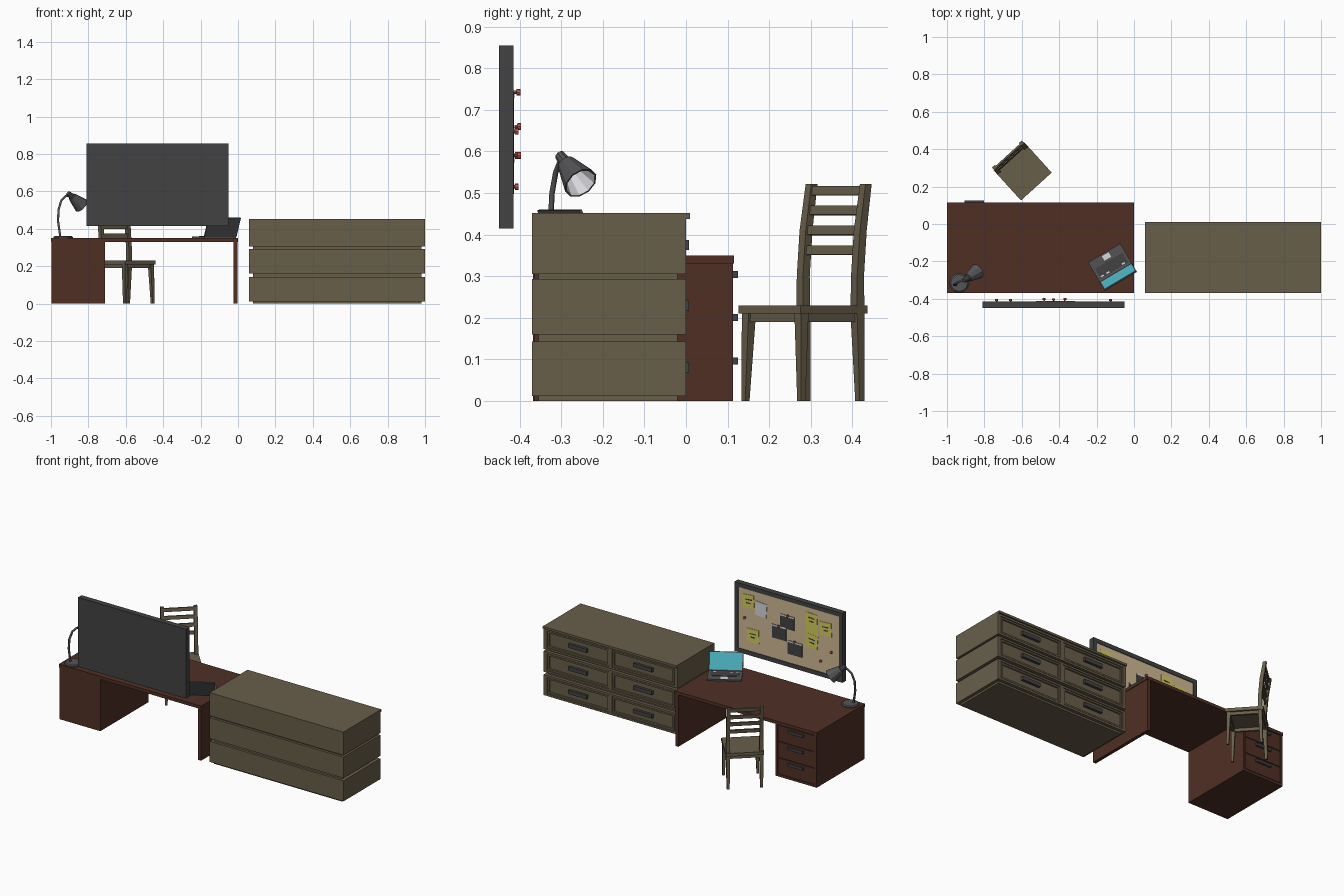
import bpy, bmesh, math
from mathutils import Matrix, Vector

if "Cube" in bpy.data.objects:
    bpy.data.objects.remove(bpy.data.objects["Cube"])


def mat(name, r, g, b):
    lin = [((c / 255 + 0.055) / 1.055) ** 2.4 for c in (r, g, b)]
    m = bpy.data.materials.new(name)
    m.diffuse_color = (*lin, 1)
    m.use_nodes = True
    m.node_tree.nodes["Principled BSDF"].inputs["Base Color"].default_value = m.diffuse_color
    return m


MAHOGANY = mat("mahogany", 80, 47, 37)
OAK = mat("olive wood", 104, 94, 74)
CHARCOAL = mat("charcoal", 66, 66, 68)
METAL = mat("lamp and laptop grey", 84, 84, 87)
CORK = mat("cork", 208, 186, 148)
YELLOW = mat("yellow note", 212, 204, 92)
WHITE = mat("paper white", 215, 215, 220)
TEAL = mat("teal screen", 78, 180, 195)
RED = mat("red pin", 196, 88, 80)
I = Matrix.Identity(4)


def finish(name, bm, mats, m=I):
    bm.transform(m)
    bmesh.ops.recalc_face_normals(bm, faces=bm.faces)
    me = bpy.data.meshes.new(name)
    bm.to_mesh(me)
    bm.free()
    for k in mats:
        me.materials.append(k)
    ob = bpy.data.objects.new(name, me)
    bpy.context.collection.objects.link(ob)
    return ob


def box(name, x, y, z, material, m=I, inset=None):
    """Box from ranges; inset=(width, depth) sinks a panel into the +y face."""
    bm = bmesh.new()
    bmesh.ops.create_cube(bm, size=1)
    for v in bm.verts:
        v.co = [r[0] + (c + 0.5) * (r[1] - r[0]) for c, r in zip(v.co, (x, y, z))]
    bm.normal_update()
    if inset:
        f = [f for f in bm.faces if f.normal.y > 0.9]
        bmesh.ops.inset_region(bm, faces=f, thickness=inset[0], depth=0)
        bmesh.ops.inset_region(bm, faces=f, thickness=0.003, depth=-inset[1])
    return finish(name, bm, [material], m)


def loft(name, sections, material, m=I):
    """Square bar through (x, y, z, half size) sections."""
    bm = bmesh.new()
    rings = [[bm.verts.new((x + a * s, y + b * s, z))
              for a, b in ((-1, -1), (1, -1), (1, 1), (-1, 1))] for x, y, z, s in sections]
    for r, t in zip(rings, rings[1:]):
        for i in range(4):
            j = (i + 1) % 4
            bm.faces.new((r[i], r[j], t[j], t[i]))
    bm.faces.new(rings[0])
    bm.faces.new(rings[-1])
    return finish(name, bm, [material], m)


def revolve(name, profile, n, mats, m=I, second_from=99):
    """Spin (radius, z) points; bands from second_from on use the second colour."""
    bm = bmesh.new()
    rings = []
    for r, z in profile:
        if r == 0:
            rings.append([bm.verts.new((0, 0, z))] * n)
        else:
            rings.append([bm.verts.new((r * math.cos(k * math.tau / n), r * math.sin(k * math.tau / n), z))
                          for k in range(n)])
    for b, (r, t) in enumerate(zip(rings, rings[1:])):
        for i in range(n):
            j = (i + 1) % n
            f = bm.faces.new(dict.fromkeys((r[i], r[j], t[j], t[i])))
            f.material_index = int(b >= second_from)
    return finish(name, bm, mats, m)


# Desk: top, side panel, drawer cabinet
box("desk_top", (-1, 0), (-0.37, 0.115), (0.33, 0.35), MAHOGANY)
box("desk_side_panel", (-0.025, -0.004), (-0.365, 0.113), (0, 0.33), MAHOGANY)
box("desk_cabinet", (-0.998, -0.71), (-0.368, 0.105), (0, 0.33), MAHOGANY)
for x in ((-0.998, -0.984), (-0.724, -0.71)):
    box("desk_cabinet_stile", x, (0.105, 0.113), (0, 0.33), MAHOGANY)
box("desk_cabinet_base_rail", (-0.984, -0.724), (0.105, 0.113), (0, 0.015), MAHOGANY)
for i in range(3):
    z = 0.018 + i * 0.104
    box("desk_drawer", (-0.981, -0.727), (0.105, 0.113), (z, z + 0.1), MAHOGANY)
    box("desk_drawer_handle", (-0.907, -0.801), (0.113, 0.125), (z + 0.07, z + 0.087), CHARCOAL)

# Dresser: three tiers with recessed gaps, two drawers each
box("dresser_core", (0.08, 0.98), (-0.355, -0.02), (0, 0.44), OAK)
box("dresser_top", (0.06, 1), (-0.37, 0.01), (0.438, 0.452), OAK)
for z0, z1 in ((0.012, 0.143), (0.16, 0.293), (0.305, 0.438)):
    box("dresser_tier", (0.06, 1), (-0.37, -0.014), (z0, z1), OAK)
    for x in ((0.06, 0.082), (0.52, 0.54), (0.978, 1)):
        box("dresser_stile", x, (-0.014, 0), (z0, z1), OAK)
    for z in ((z0, z0 + 0.012), (z1 - 0.012, z1)):
        for x in ((0.082, 0.52), (0.54, 0.978)):
            box("dresser_rail", x, (-0.014, 0), z, OAK)
    for x0, x1 in ((0.085, 0.517), (0.543, 0.975)):
        box("dresser_drawer", (x0, x1), (-0.014, -0.002), (z0 + 0.015, z1 - 0.015), OAK, inset=(0.014, 0.007))
        xc, zc = (x0 + x1) / 2, (z0 + z1) / 2 + 0.003
        box("dresser_handle", (xc - 0.065, xc + 0.065), (-0.01, 0.007), (zc - 0.012, zc + 0.012), CHARCOAL)

# Pin board: backing, frame and cork
box("board_back", (-0.81, -0.05), (-0.45, -0.425), (0.415, 0.855), CHARCOAL)
for x in ((-0.81, -0.784), (-0.076, -0.05)):
    box("board_frame_side", x, (-0.425, -0.414), (0.415, 0.855), CHARCOAL)
for z in ((0.415, 0.441), (0.829, 0.855)):
    box("board_frame_rail", (-0.784, -0.076), (-0.425, -0.414), z, CHARCOAL)
box("cork_sheet", (-0.784, -0.076), (-0.425, -0.418), (0.441, 0.829), CORK)


def plate(name, x, z, w, h, material, y=-0.418, t=0.003, turn=0):
    m = Matrix.Translation((x, y, z)) @ Matrix.Rotation(math.radians(turn), 4, 'Y')
    return box(name, (-w / 2, w / 2), (0, t), (-h / 2, h / 2), material, m)


# Notes with plain pen strokes
for x, z, turn in ((-0.146, 0.754, 4), (-0.59, 0.754, -3), (-0.69, 0.723, 3), (-0.593, 0.62, -5), (-0.18, 0.543, 2)):
    plate("yellow_note", x, z, 0.082, 0.085, YELLOW, turn=turn)
    for dz, w in ((0.012, 0.045), (-0.01, 0.03)):
        plate("pen_stroke", x, z + dz, w, 0.007, CHARCOAL, -0.4152, 0.001, turn)
plate("blank_yellow_note", -0.593, 0.685, 0.08, 0.07, YELLOW, t=0.002)
plate("paper_sheet", -0.235, 0.726, 0.08, 0.088, WHITE, turn=-4)

# Photos with light top edge
for x, z in ((-0.42, 0.695), (-0.365, 0.615), (-0.475, 0.54)):
    plate("photo", x, z, 0.1, 0.085, CHARCOAL, -0.4175, 0.004)
    plate("photo_edge", x, z + 0.038, 0.1, 0.01, WHITE, -0.4135, 0.001)

# Push pins, loose ones lower and photo ones higher
for x, z, y in ((-0.735, 0.59, -0.418), (-0.66, 0.515, -0.418), (-0.125, 0.648, -0.418),
                (-0.43, 0.742, -0.414), (-0.37, 0.66, -0.412), (-0.48, 0.59, -0.412)):
    revolve("push_pin", [(0, 0), (0.004, 0), (0.004, 0.006), (0.008, 0.007), (0.008, 0.016), (0, 0.016)], 8, [RED],
            Matrix.Translation((x, y, z)) @ Matrix.Rotation(-math.pi / 2, 4, 'X'))

# Desk lamp: base, bent neck, shade
revolve("lamp_base", [(0, 0), (0.052, 0), (0.052, 0.006), (0.045, 0.011), (0, 0.012)], 12, [METAL],
        Matrix.Translation((-0.935, -0.315, 0.35)))
cu = bpy.data.curves.new("lamp_neck", 'CURVE')
cu.dimensions = '3D'
cu.bevel_depth = 0.0065
cu.bevel_resolution = 1
cu.use_fill_caps = True
path = [(-0.95, -0.325, 0.355), (-0.962, -0.325, 0.44), (-0.96, -0.322, 0.5),
        (-0.945, -0.313, 0.55), (-0.922, -0.303, 0.575), (-0.898, -0.295, 0.58)]
sp = cu.splines.new('POLY')
sp.points.add(len(path) - 1)
for p, c in zip(sp.points, path):
    p.co = (*c, 1)
cu.materials.append(METAL)
bpy.context.collection.objects.link(bpy.data.objects.new("lamp_neck", cu))
top, mouth = Vector((-0.905, -0.3, 0.587)), Vector((-0.837, -0.253, 0.524))
aim = Matrix.Translation(top) @ (mouth - top).to_track_quat('Z', 'Y').to_matrix().to_4x4()
revolve("lamp_shade", [(0, -0.008), (0.013, -0.006), (0.016, 0.024), (0.022, 0.027), (0.025, 0.036), (0.043, 0.104),
                       (0.039, 0.104), (0.021, 0.045), (0, 0.042)], 10, [METAL, WHITE], aim, 6)

# Laptop: base, keyboard, touchpad, tilted screen
lap = Matrix.Translation((-0.183, -0.311, 0.35)) @ Matrix.Rotation(math.radians(30.6), 4, 'Z')
box("laptop_base", (0, 0.199), (0, 0.122), (0.001, 0.01), METAL, lap)
box("laptop_keyboard", (0.015, 0.184), (0.014, 0.074), (0.01, 0.012), CHARCOAL, lap)
box("laptop_touchpad", (0.08, 0.122), (0.086, 0.114), (0.01, 0.0112), WHITE, lap)
for x in (0.02, 0.055, 0.15):
    box("laptop_light_key", (x, x + 0.018), (0.018, 0.026), (0.012, 0.013), WHITE, lap)
lid = lap @ Matrix.Translation((0, 0, 0.008)) @ Matrix.Rotation(math.radians(25), 4, 'X')
box("laptop_lid", (0, 0.199), (-0.007, 0), (0, 0.113), METAL, lid)
box("laptop_screen", (0.006, 0.193), (0, 0.0015), (0.008, 0.108), TEAL, lid)

# Chair, turned away from the desk
ch = Matrix.Translation((-0.598, 0.284, 0)) @ Matrix.Rotation(math.radians(42.2), 4, 'Z')
box("chair_seat", (-0.111, 0.111), (-0.113, 0.105), (0.21, 0.23), OAK, ch)
post = [(0.093, 0, 0.008), (0.085, 0.21, 0.012), (0.085, 0.3, 0.011), (0.094, 0.41, 0.011), (0.112, 0.522, 0.01)]
for s in (-1, 1):
    loft("chair_front_leg", [(s * 0.1, -0.1, 0, 0.007), (s * 0.094, -0.094, 0.21, 0.012)], OAK, ch)
    loft("chair_back_post", [(s * 0.097, y, z, h) for y, z, h in post], OAK, ch)
    xs = sorted((s * 0.087, s * 0.1))
    box("chair_side_apron", xs, (-0.09, 0.085), (0.19, 0.21), OAK, ch)
for y in (-0.1, 0.08):
    box("chair_cross_apron", (-0.09, 0.09), (y, y + 0.013), (0.19, 0.21), OAK, ch)
for z, y in ((0.505, 0.109), (0.458, 0.102), (0.41, 0.094), (0.362, 0.09)):
    box("chair_back_slat", (-0.09, 0.09), (-0.005, 0.005), (-0.011, 0.011), OAK,
        ch @ Matrix.Translation((0, y, z)) @ Matrix.Rotation(math.radians(-8), 4, 'X'))
